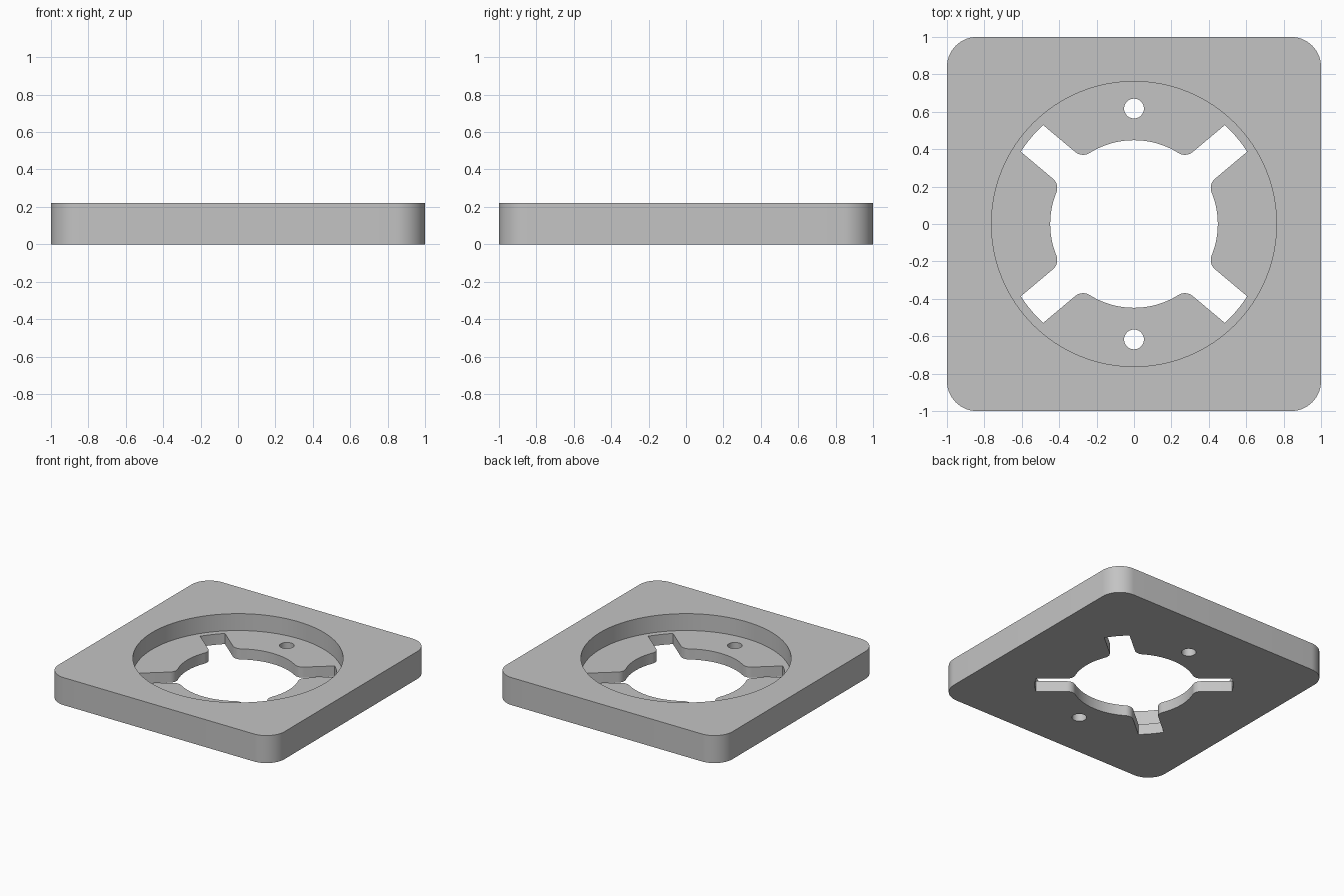
import bpy
import bmesh
from math import asin, atan2, cos, pi, radians, sin, sqrt

HEIGHT, FLOOR = 0.22, 0.085
CORNER = 0.16
RECESS_R, OPENING_R = 0.762, 0.448
SLOT_R, SLOT_HALF, FILLET = 0.718, 0.093, 0.065
PIN_R, PIN_Y = 0.053, 0.617

if "Cube" in bpy.data.objects:
    bpy.data.objects.remove(bpy.data.objects["Cube"])

grey = bpy.data.materials.new("light grey")
grey.use_nodes = True
colour = (0.55, 0.55, 0.55, 1)
grey.diffuse_color = colour
grey.node_tree.nodes["Principled BSDF"].inputs["Base Color"].default_value = colour


def arc(cx, cy, r, start, end, steps):
    """Points along an arc, both ends included."""
    angles = [start + (end - start) * i / steps for i in range(steps + 1)]
    return [(cx + r * cos(a), cy + r * sin(a)) for a in angles]


def circle(cx, cy, r, steps):
    return arc(cx, cy, r, 0, 2 * pi, steps)[:-1]


def prism(name, outline, z0, z1):
    """Extrude a closed outline from z0 to z1."""
    bm = bmesh.new()
    base = bm.faces.new([bm.verts.new((x, y, z0)) for x, y in outline])
    top = bmesh.ops.extrude_face_region(bm, geom=[base])["geom"]
    verts = [v for v in top if isinstance(v, bmesh.types.BMVert)]
    bmesh.ops.translate(bm, vec=(0, 0, z1 - z0), verts=verts)
    bmesh.ops.recalc_face_normals(bm, faces=bm.faces)
    mesh = bpy.data.meshes.new(name)
    bm.to_mesh(mesh)
    bm.free()
    obj = bpy.data.objects.new(name, mesh)
    bpy.context.collection.objects.link(obj)
    mesh.materials.append(grey)
    return obj


def cut(body, cutter):
    """Subtract the cutter and discard it."""
    cutter.hide_render = True
    mod = body.modifiers.new("cut", "BOOLEAN")
    mod.operation, mod.solver, mod.object = "DIFFERENCE", "EXACT", cutter
    bpy.context.view_layer.objects.active = body
    bpy.ops.object.modifier_apply(modifier=mod.name)
    bpy.data.objects.remove(cutter)


def opening_outline():
    """Round opening with four radial slots and filleted slot mouths."""
    mouth_y = SLOT_HALF + FILLET
    mouth_x = sqrt((OPENING_R + FILLET) ** 2 - mouth_y ** 2)
    phi = atan2(mouth_y, mouth_x)
    beta = asin(SLOT_HALF / SLOT_R)
    upper = arc(mouth_x, mouth_y, FILLET, 1.5 * pi, pi + phi, 10)
    lower = [(x, -y) for x, y in reversed(upper)]
    slot = lower + arc(0, 0, SLOT_R, -beta, beta, 8) + upper
    angles = [radians(a) for a in (40, 140, 220, 320, 400)]
    points = []
    for a, following in zip(angles, angles[1:]):
        points += [(x * cos(a) - y * sin(a), x * sin(a) + y * cos(a)) for x, y in slot]
        points += arc(0, 0, OPENING_R, a + phi, following - phi, 20)[1:-1]
    return points


# Square plate with rounded corners
outline = []
for i, (sx, sy) in enumerate([(1, 1), (-1, 1), (-1, -1), (1, -1)]):
    c = 1 - CORNER
    outline += arc(sx * c, sy * c, CORNER, i * pi / 2, (i + 1) * pi / 2, 14)
plate = prism("mounting_plate", outline, 0, HEIGHT)

# Round recess, slotted opening and two pin holes
cut(plate, prism("recess_cutter", circle(0, 0, RECESS_R, 128), FLOOR, HEIGHT + 0.1))
cut(plate, prism("opening_cutter", opening_outline(), -0.1, HEIGHT))
for side in (1, -1):
    cut(plate, prism("pin_hole_cutter", circle(0, side * PIN_Y, PIN_R, 40), -0.1, HEIGHT))

# Smooth curved walls, crisp rims
bpy.ops.object.select_all(action="DESELECT")
plate.select_set(True)
bpy.context.view_layer.objects.active = plate
bpy.ops.object.shade_smooth_by_angle(angle=radians(30))
